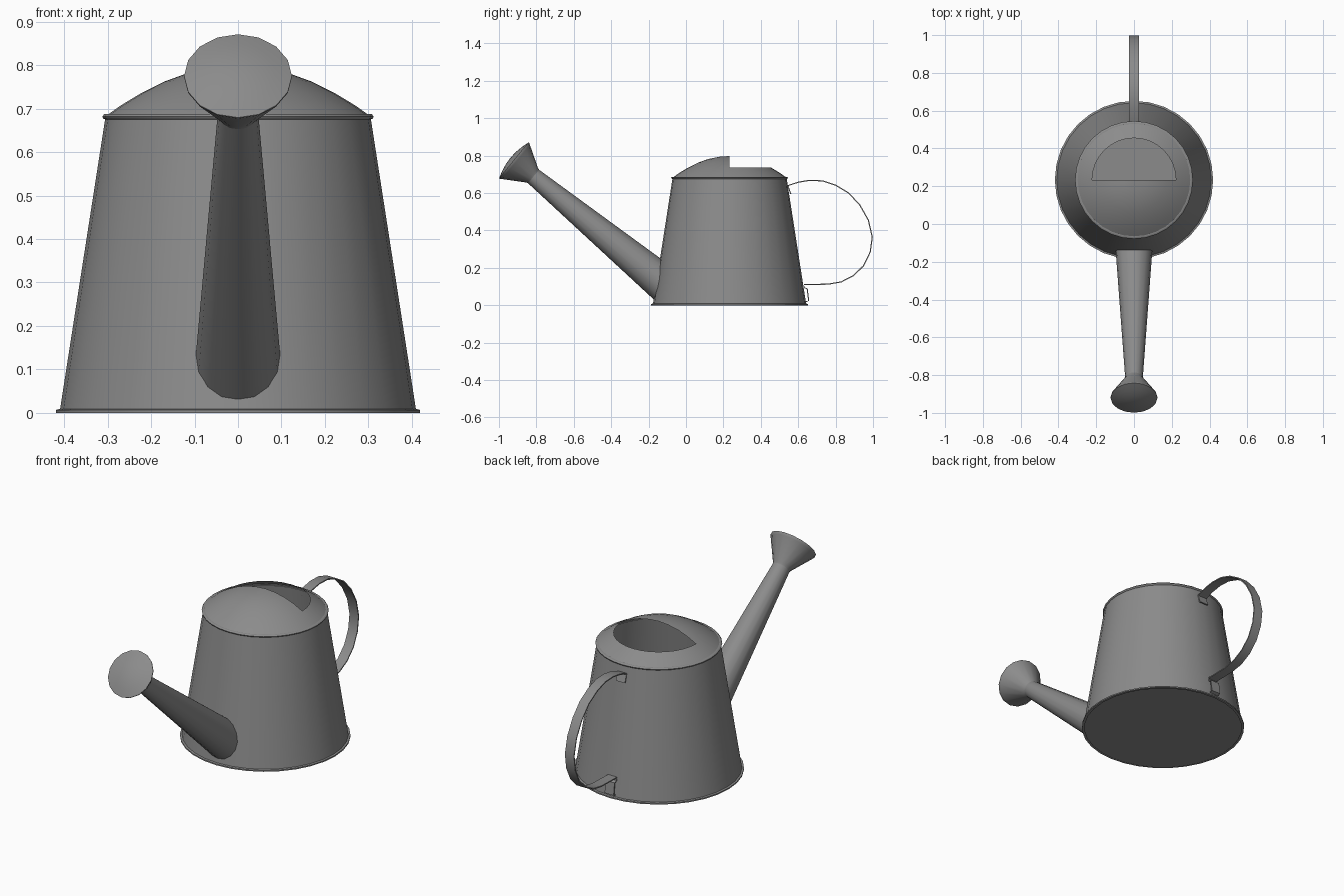
import bpy, bmesh, math
from mathutils import Vector

if "Cube" in bpy.data.objects:
    bpy.data.objects.remove(bpy.data.objects["Cube"])

CY = 0.233  # centre of the can body along y

steel = bpy.data.materials.new("grey_steel")
steel.diffuse_color = (0.26, 0.26, 0.26, 1)
steel.use_nodes = True
steel.node_tree.nodes["Principled BSDF"].inputs["Base Color"].default_value = steel.diffuse_color


def finish(name, bm, angle=35):
    bmesh.ops.remove_doubles(bm, verts=bm.verts, dist=1e-5)
    bmesh.ops.recalc_face_normals(bm, faces=bm.faces)
    me = bpy.data.meshes.new(name)
    bm.to_mesh(me)
    bm.free()
    me.materials.append(steel)
    me.polygons.foreach_set("use_smooth", [True] * len(me.polygons))
    me.set_sharp_from_angle(angle=math.radians(angle))
    ob = bpy.data.objects.new(name, me)
    bpy.context.collection.objects.link(ob)
    return ob


def lathe(name, profile, base, axis=(0, 0, 1), n=32, skip=None, angle=35):
    """Revolve (radius, height) points about an axis through base."""
    base, axis = Vector(base), Vector(axis).normalized()
    u = Vector((1, 0, 0))
    v = axis.cross(u)
    bm = bmesh.new()
    rings = []
    for r, h in profile:
        rings.append([bm.verts.new(base + axis * h +
                      (u * math.cos(2 * math.pi * i / n) + v * math.sin(2 * math.pi * i / n)) * r)
                      for i in range(n)])
    for k in range(len(rings) - 1):
        a, b = rings[k], rings[k + 1]
        for i in range(n):
            if skip and skip(k, i):
                continue
            j = (i + 1) % n
            bm.faces.new((a[i], a[j], b[j], b[i]))
    bmesh.ops.dissolve_degenerate(bm, dist=1e-6, edges=bm.edges)
    return finish(name, bm, angle)


# Tapered body with closed floor
lathe("body", [(0, 0.004), (0.41, 0.004), (0.305, 0.68)], (0, CY, 0))

# Base flange and top rim bead
lathe("base_rim", [(0.405, 0), (0.419, 0), (0.419, 0.007), (0.405, 0.01)], (0, CY, 0))
lathe("top_rim", [(0.303, 0.674), (0.310, 0.677), (0.312, 0.682), (0.308, 0.687), (0.298, 0.687)],
      (0, CY, 0), angle=60)

# Domed hood: the rear half above the second ring is the filling opening
lathe("hood", [(0.305, 0.682), (0.27, 0.707), (0.222, 0.736), (0.17, 0.762), (0.115, 0.782),
               (0.055, 0.794), (0, 0.798)],
      (0, CY, 0), skip=lambda k, i: k >= 2 and i < 16)

# Spout and sprinkler head share one axis
tip = Vector((0, -0.823, 0.695))
root = Vector((0, -0.10, 0.10))
axis = (tip - root).normalized()
length = (tip - root).length
lathe("spout", [(0.10, 0), (0.046, length)], root, axis, n=16)
lathe("sprinkler_head", [(0.046, -0.012), (0.050, 0.0), (0.118, 0.112), (0.124, 0.122), (0.124, 0.126),
                         (0.085, 0.138), (0.042, 0.146), (0, 0.149)],
      tip, axis, n=16)

# Handle: thin bent strap with riveting tabs at both ends
path = [(0.560, 0.595), (0.546, 0.640), (0.60, 0.658), (0.66, 0.668), (0.73, 0.665), (0.80, 0.642),
        (0.87, 0.600), (0.93, 0.535), (0.975, 0.455), (0.996, 0.365), (0.985, 0.285), (0.950, 0.212),
        (0.895, 0.158), (0.83, 0.125), (0.76, 0.113), (0.63, 0.110), (0.632, 0.094), (0.648, 0.088),
        (0.656, 0.024), (0.642, 0.020)]
pts = [Vector((0, y, z)) for y, z in path]
W, T = 0.027, 0.003
bm = bmesh.new()
loops = []
for i, p in enumerate(pts):
    t = (pts[min(i + 1, len(pts) - 1)] - pts[max(i - 1, 0)]).normalized()
    nrm = Vector((0, -t.z, t.y)) * T
    loops.append([bm.verts.new(p + nrm * s + Vector((x, 0, 0)))
                  for x, s in ((-W, -1), (W, -1), (W, 1), (-W, 1))])
for a, b in zip(loops, loops[1:]):
    for i in range(4):
        j = (i + 1) % 4
        bm.faces.new((a[i], a[j], b[j], b[i]))
bm.faces.new(loops[0])
bm.faces.new(loops[-1])
finish("handle", bm)
